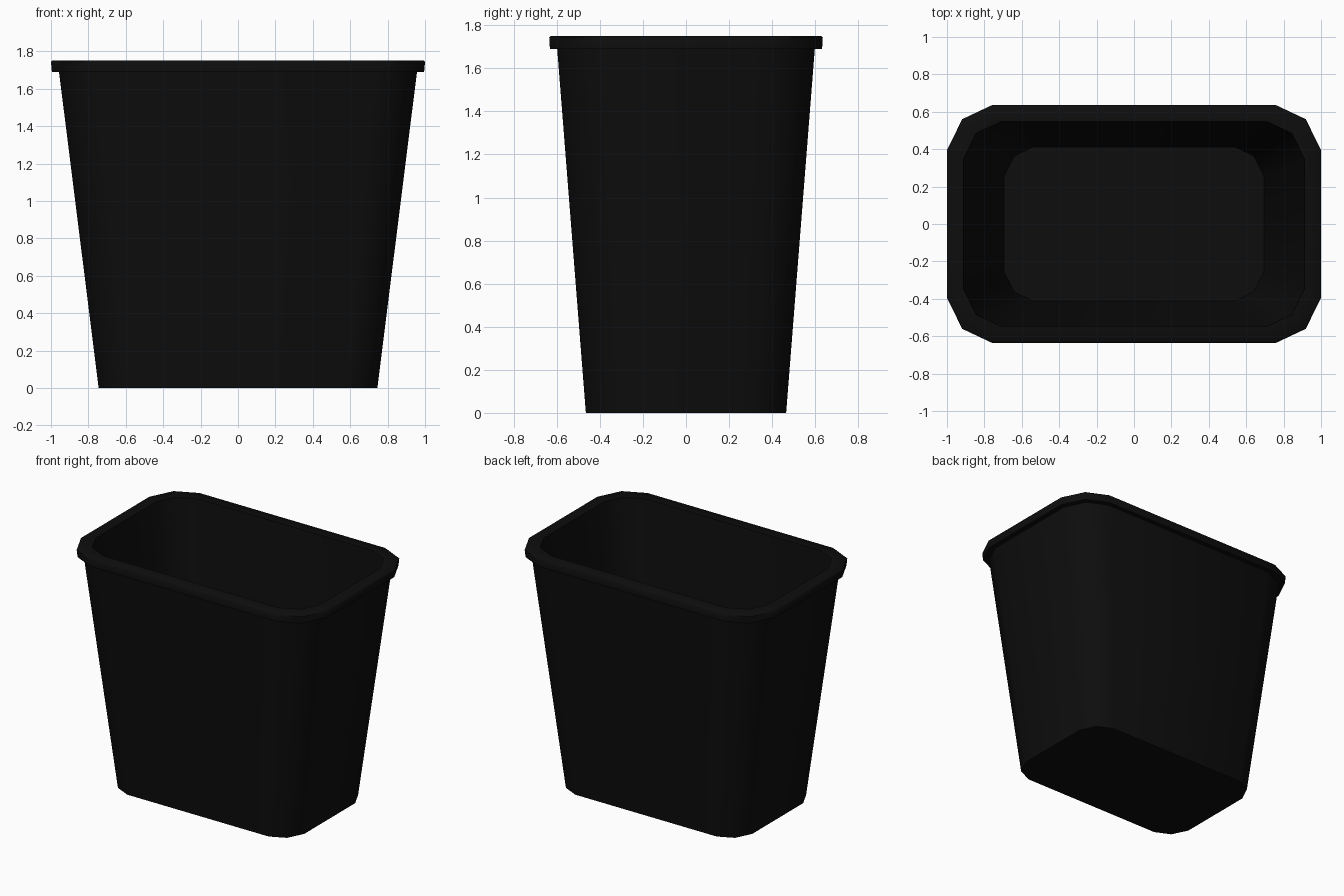
import bpy, bmesh

if "Cube" in bpy.data.objects:
    bpy.data.objects.remove(bpy.data.objects["Cube"])

# one flat colour
black = bpy.data.materials.new("black plastic")
black.diffuse_color = (0.004, 0.004, 0.004, 1)
black.use_nodes = True
black.node_tree.nodes["Principled BSDF"].inputs["Base Color"].default_value = black.diffuse_color


def ring(bm, hx, hy, r, z):
    """Rounded rectangle loop with two-segment corners."""
    corner = [(hx, hy - r), (hx - 0.34 * r, hy - 0.31 * r), (hx - r, hy)]
    pts = []
    for sx, sy in ((1, 1), (-1, 1), (-1, -1), (1, -1)):
        c = corner if sx * sy > 0 else corner[::-1]
        pts += [(sx * x, sy * y, z) for x, y in c]
    return [bm.verts.new(p) for p in pts]


# profile from outer base, up the wall, round the lip, down to the inner floor
profile = [
    (0.745, 0.465, 0.17, 0.0),
    (0.957, 0.598, 0.22, 1.69),    # wall top, under the lip
    (0.995, 0.632, 0.24, 1.69),    # lip underside
    (1.0, 0.635, 0.24, 1.743),     # lip outer edge
    (0.993, 0.629, 0.24, 1.75),
    (0.912, 0.547, 0.20, 1.75),    # opening
    (0.695, 0.413, 0.16, 0.03),    # inner floor
]

bm = bmesh.new()
rings = [ring(bm, *p) for p in profile]
for a, b in zip(rings, rings[1:]):
    n = len(a)
    for i in range(n):
        j = (i + 1) % n
        bm.faces.new((a[i], a[j], b[j], b[i]))
bm.faces.new(rings[0][::-1])   # underside
bm.faces.new(rings[-1])        # inner floor
bmesh.ops.recalc_face_normals(bm, faces=bm.faces)

mesh = bpy.data.meshes.new("waste_bin")
bm.to_mesh(mesh)
bm.free()
mesh.materials.append(black)
bin_obj = bpy.data.objects.new("waste_bin", mesh)
bpy.context.collection.objects.link(bin_obj)

# smooth corners, sharp rim and base edges
bpy.context.view_layer.objects.active = bin_obj
bin_obj.select_set(True)
bpy.ops.object.shade_smooth_by_angle(angle=0.9)
